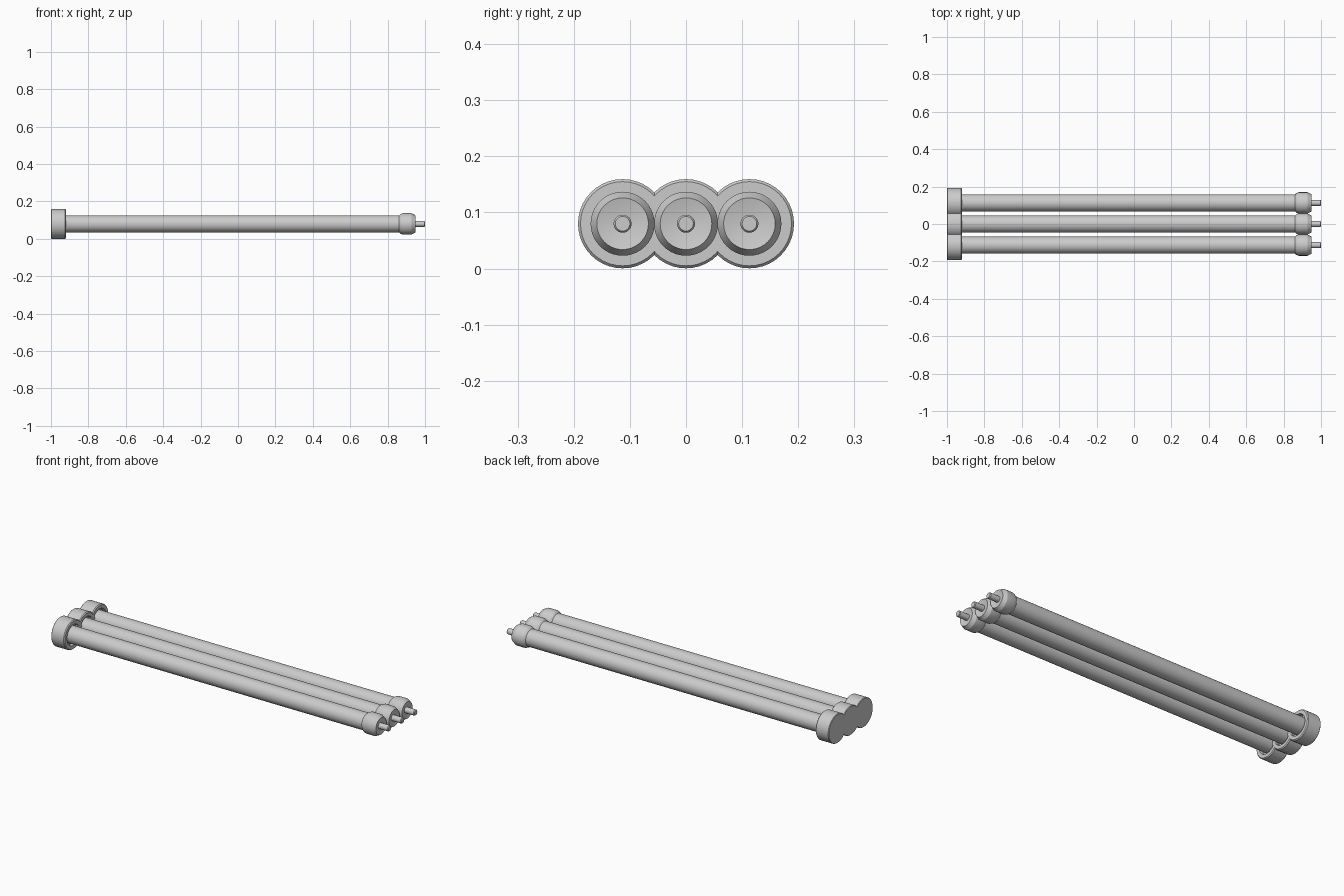
import bpy, bmesh
from math import pi
from mathutils import Vector, Matrix

if "Cube" in bpy.data.objects:
    bpy.data.objects.remove(bpy.data.objects["Cube"])

AXIS_Z = 0.08
SPACING = 0.113
SIDES = 40


def lathe(name, profile, y):
    """Spin an (x, radius) profile around a line parallel to x."""
    bm = bmesh.new()
    verts = [bm.verts.new((x, 0, r)) for x, r in profile]
    edges = [bm.edges.new(p) for p in zip(verts, verts[1:])]
    bmesh.ops.spin(bm, geom=verts + edges, cent=(0, 0, 0), axis=(1, 0, 0),
                   angle=2 * pi, steps=SIDES, use_duplicate=False)
    bmesh.ops.remove_doubles(bm, verts=bm.verts, dist=1e-5)
    bmesh.ops.recalc_face_normals(bm, faces=bm.faces)
    mesh = bpy.data.meshes.new(name)
    bm.to_mesh(mesh)
    bm.free()
    ob = bpy.data.objects.new(name, mesh)
    ob.location = (0, y, AXIS_Z)
    bpy.context.collection.objects.link(ob)
    bpy.ops.object.select_all(action='DESELECT')
    ob.select_set(True)
    bpy.context.view_layer.objects.active = ob
    bpy.ops.object.shade_smooth_by_angle(angle=pi / 7)
    return ob


# Wide base cap with bevelled rim and a shallow recess around the tube
cap = [(-1, 0), (-1, 0.077), (-0.997, 0.0795), (-0.924, 0.0795), (-0.919, 0.075),
       (-0.919, 0.057), (-0.935, 0.053), (-0.935, 0)]
# Long straight tube
tube = [(-0.94, 0), (-0.94, 0.046), (0.88, 0.046), (0.88, 0)]
# Flared end collar with a slightly dished face
collar = [(0.862, 0), (0.862, 0.046), (0.868, 0.052), (0.88, 0.057), (0.927, 0.057),
          (0.948, 0.046), (0.941, 0.016), (0.941, 0)]
# Thin tip pin
pin = [(0.93, 0), (0.93, 0.016), (0.996, 0.016), (1.0, 0.013), (1.0, 0)]

for side, y in (("right", -SPACING), ("middle", 0), ("left", SPACING)):
    lathe(side + "_base_cap", cap, y)
    lathe(side + "_tube", tube, y)
    lathe(side + "_end_collar", collar, y)
    lathe(side + "_tip_pin", pin, y)
